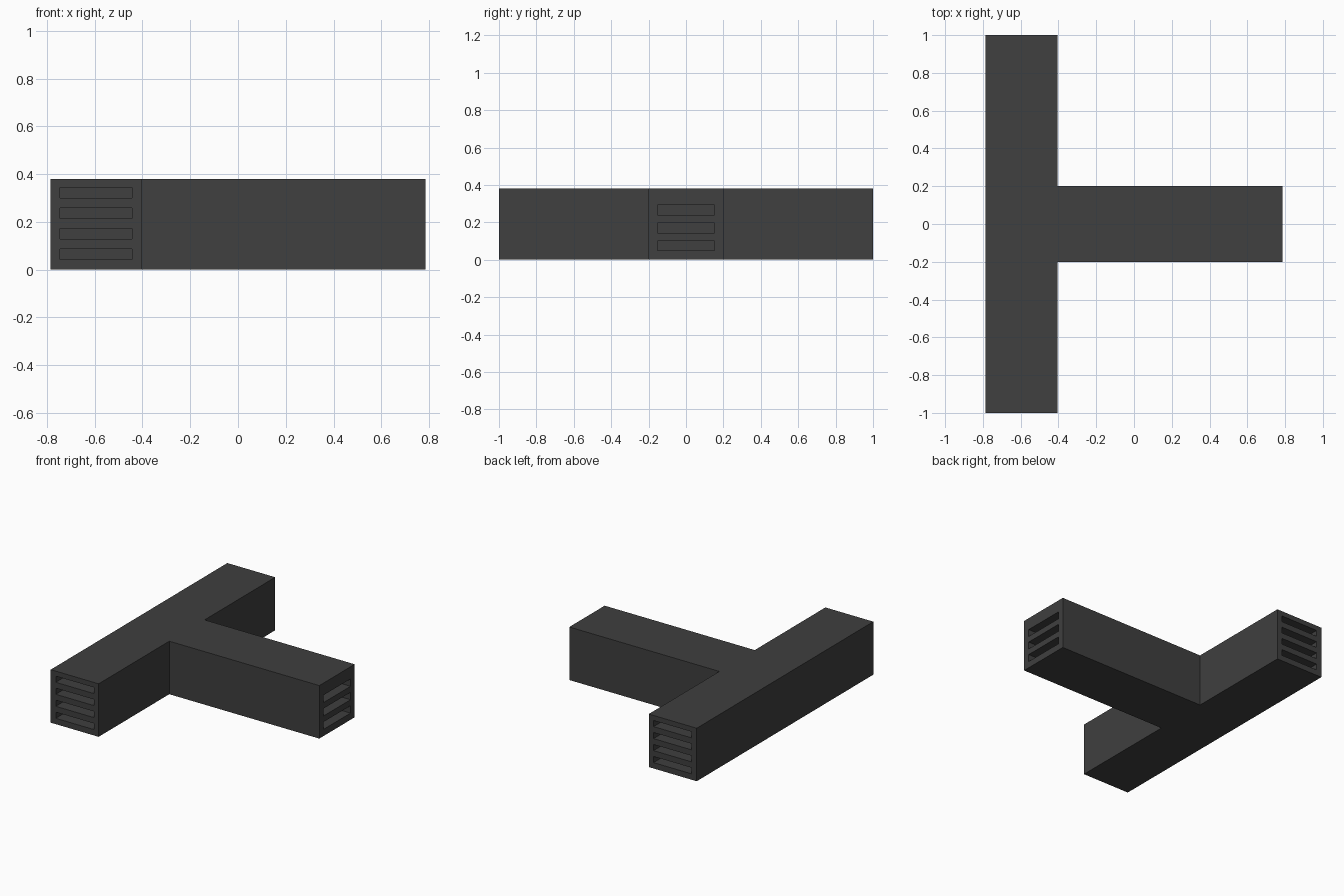
import bpy, bmesh

if "Cube" in bpy.data.objects:
    bpy.data.objects.remove(bpy.data.objects["Cube"])

# Dark duct material
mat = bpy.data.materials.new("dark_metal")
mat.diffuse_color = (0.05, 0.05, 0.05, 1)
mat.use_nodes = True
mat.node_tree.nodes["Principled BSDF"].inputs["Base Color"].default_value = mat.diffuse_color

X0, X1, X2 = -0.785, -0.405, 0.785   # bar back, bar/branch joint, branch end
HW, H, DEPTH = 0.2, 0.38, 0.1        # branch half width, height, vent depth


def finish(name, bm):
    bmesh.ops.recalc_face_normals(bm, faces=bm.faces)
    me = bpy.data.meshes.new(name)
    bm.to_mesh(me)
    bm.free()
    ob = bpy.data.objects.new(name, me)
    bpy.context.collection.objects.link(ob)
    me.materials.append(mat)
    return ob


def add_box(bm, lo, hi):
    vs = bmesh.ops.create_cube(bm, size=1)["verts"]
    for v in vs:
        for i in range(3):
            v.co[i] = lo[i] if v.co[i] < 0 else hi[i]


# T-shaped duct body, extruded from its plan outline
bm = bmesh.new()
plan = [(X0, -1), (X1, -1), (X1, -HW), (X2, -HW),
        (X2, HW), (X1, HW), (X1, 1), (X0, 1)]
face = bm.faces.new([bm.verts.new((x, y, 0)) for x, y in plan])
ext = bmesh.ops.extrude_face_region(bm, geom=[face])["geom"]
for v in ext:
    if isinstance(v, bmesh.types.BMVert):
        v.co.z = H
duct = finish("duct_body", bm)

# Vent slots: four in each end of the bar, three in the branch end
bm = bmesh.new()
for i in range(4):
    z = 0.042 + i * 0.086
    for s in (-1, 1):
        ya, yb = sorted((s * (1 - DEPTH), s * 1.05))
        add_box(bm, (-0.745, ya, z), (-0.443, yb, z + 0.044))
for i in range(3):
    z = 0.048 + i * 0.096
    add_box(bm, (X2 - DEPTH, -0.153, z), (X2 + 0.05, 0.153, z + 0.053))
cutter = finish("vent_cutter", bm)
cutter.hide_render = True
cutter.hide_viewport = True

cut = duct.modifiers.new("vents", "BOOLEAN")
cut.operation = "DIFFERENCE"
cut.solver = "EXACT"
cut.object = cutter
